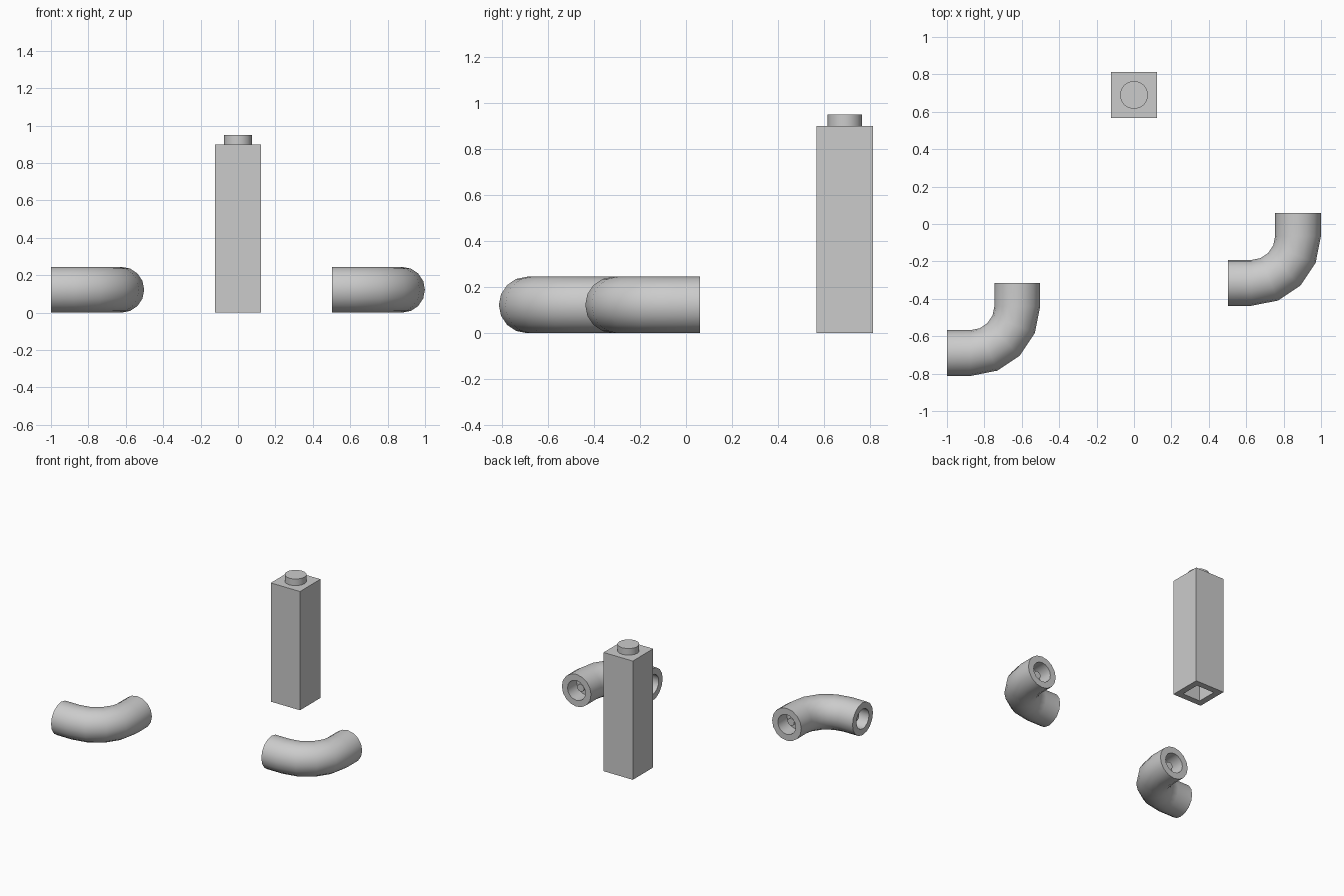
import bpy, bmesh, math
from mathutils import Vector

if "Cube" in bpy.data.objects:
    bpy.data.objects.remove(bpy.data.objects["Cube"])

R, BEND, STRAIGHT = 0.1225, 0.25, 0.125


def finish(bm, name, loc, smooth=True):
    bmesh.ops.recalc_face_normals(bm, faces=bm.faces)
    me = bpy.data.meshes.new(name)
    bm.to_mesh(me)
    bm.free()
    ob = bpy.data.objects.new(name, me)
    ob.location = loc
    bpy.context.collection.objects.link(ob)
    bpy.ops.object.select_all(action='DESELECT')
    ob.select_set(True)
    bpy.context.view_layer.objects.active = ob
    if smooth:
        bpy.ops.object.shade_smooth_by_angle(angle=math.radians(35))
    return ob


def loft(bm, rings):
    """Bridge successive vertex rings and cap both ends."""
    for a, b in zip(rings, rings[1:]):
        n = len(a)
        for i in range(n):
            bm.faces.new((a[i], a[(i + 1) % n], b[(i + 1) % n], b[i]))
    bm.faces.new(rings[0])
    bm.faces.new(rings[-1])


# Elbow tube: bend centre is the local origin in plan, tube axis at z = R
def elbow(name, loc, sides=16, steps=4):
    bm = bmesh.new()

    def ring(angle, offset, r):
        radial = Vector((math.sin(angle), -math.cos(angle), 0))
        along = Vector((math.cos(angle), math.sin(angle), 0))
        c = radial * BEND + along * offset + Vector((0, 0, R))
        return [bm.verts.new(c + radial * r * math.cos(t) + Vector((0, 0, r * math.sin(t))))
                for t in (2 * math.pi * i / sides for i in range(sides))]

    # socket with a small central post: (depth from the mouth, radius)
    socket = [(0.05, 0.028), (0.11, 0.028), (0.11, 0.075), (0, 0.075), (0, R)]
    rings = [ring(0, d - STRAIGHT, r) for d, r in socket]
    rings += [ring(math.pi / 2 * i / steps, 0, R) for i in range(steps + 1)]
    rings += [ring(math.pi / 2, STRAIGHT - d, r) for d, r in reversed(socket)]
    loft(bm, rings)
    return finish(bm, name, loc)


elbow("left_elbow_tube", (-0.874, -0.44, 0))
elbow("right_elbow_tube", (0.627, -0.065, 0))


# Tall square column, hollow from below
def square(bm, h, z):
    return [bm.verts.new((x * h, y * h, z)) for x, y in ((-1, -1), (1, -1), (1, 1), (-1, 1))]


bm = bmesh.new()
loft(bm, [square(bm, 0.075, 0.85), square(bm, 0.075, 0),
          square(bm, R, 0), square(bm, R, 0.9)])
finish(bm, "hollow_column", (0, 0.69, 0), smooth=False)

# Round stud on top of the column
bm = bmesh.new()
bmesh.ops.create_cone(bm, cap_ends=True, segments=16, radius1=0.075, radius2=0.075, depth=0.05)
finish(bm, "top_stud", (0, 0.69, 0.925))
